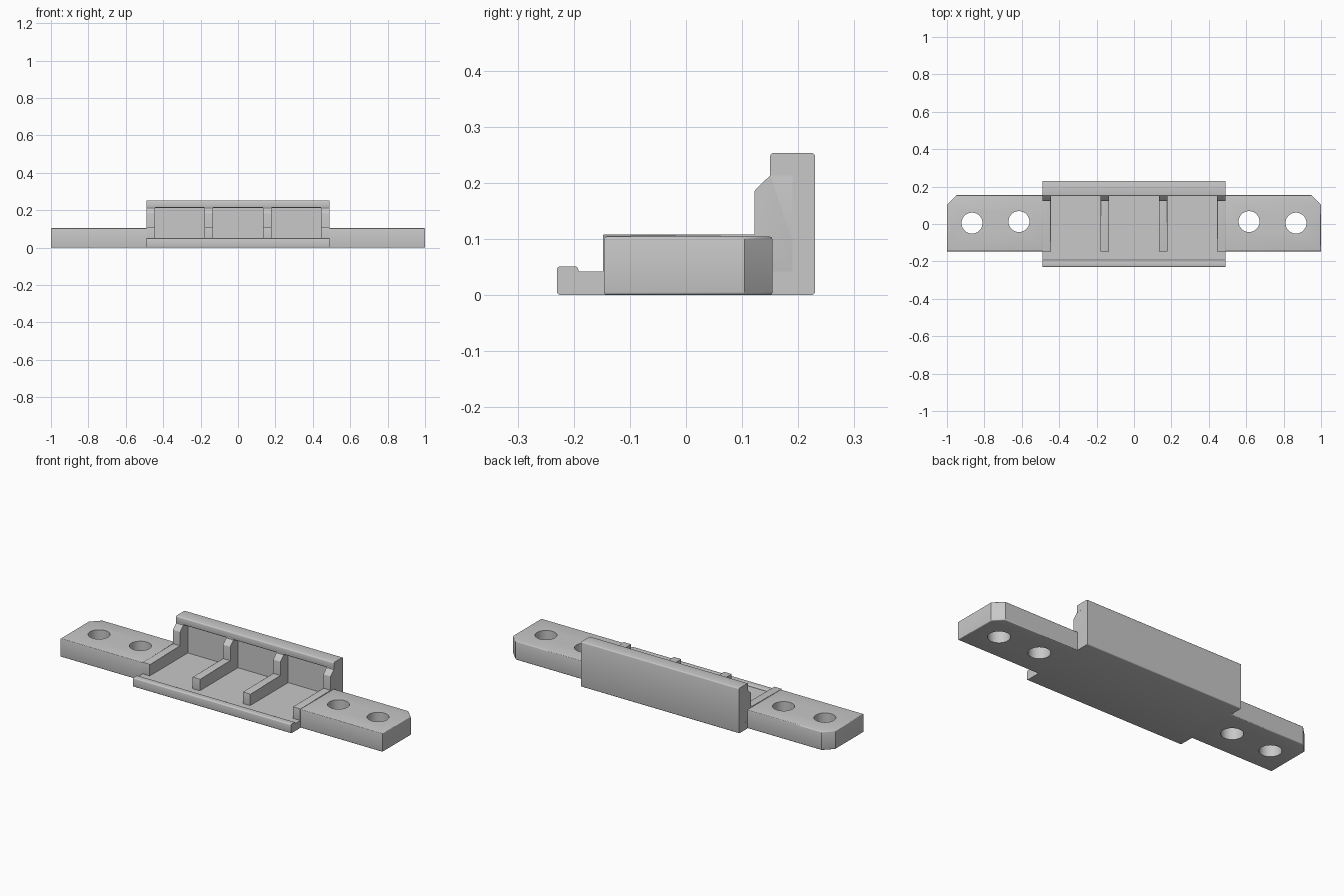
import bpy, bmesh
from mathutils import Vector

cube = bpy.data.objects.get("Cube")
if cube:
    bpy.data.objects.remove(cube, do_unlink=True)

GREY = (0.58, 0.58, 0.58, 1.0)
mat = bpy.data.materials.new("plain grey")
mat.use_nodes = True
mat.diffuse_color = GREY
mat.node_tree.nodes["Principled BSDF"].inputs["Base Color"].default_value = GREY


def prism(name, outline, direction, bevel=0.0, rule=None):
    """Extrude a closed outline and round the convex edges that fit the rule."""
    bm = bmesh.new()
    face = bm.faces.new([bm.verts.new(p) for p in outline])
    geom = bmesh.ops.extrude_face_region(bm, geom=[face])["geom"]
    moved = [g for g in geom if isinstance(g, bmesh.types.BMVert)]
    bmesh.ops.translate(bm, verts=moved, vec=direction)
    bmesh.ops.recalc_face_normals(bm, faces=bm.faces)
    if rule:
        edges = [e for e in bm.edges if e.calc_face_angle_signed(0) > 0.1 and rule(e)]
        bmesh.ops.bevel(bm, geom=edges, offset=bevel, segments=3, profile=0.5,
                        affect='EDGES', clamp_overlap=True)
    mesh = bpy.data.meshes.new(name)
    bm.to_mesh(mesh)
    bm.free()
    mesh.materials.append(mat)
    obj = bpy.data.objects.new(name, mesh)
    bpy.context.collection.objects.link(obj)
    return obj


def activate(obj):
    bpy.ops.object.select_all(action='DESELECT')
    obj.select_set(True)
    bpy.context.view_layer.objects.active = obj


def along_x(edge):
    a, b = edge.verts
    return abs(a.co.x - b.co.x) > 0.03


def level(edge):
    a, b = edge.verts
    return abs(a.co.z - b.co.z) < 0.001


HALF = 0.49
FLOOR = 0.042
RIB_TOP = 0.108
RIB_WIDTH = 0.045
parts = []

# Channel: floor, low front lip, thin back wall with an overhanging top lip
channel = [(-0.23, 0), (0.23, 0), (0.23, 0.253), (0.15, 0.253), (0.15, 0.213),
           (0.19, 0.213), (0.19, FLOOR), (-0.192, FLOOR), (-0.192, 0.051), (-0.23, 0.051)]
parts.append(prism("channel_body", [(-HALF, y, z) for y, z in channel],
                   Vector((2 * HALF, 0, 0)), 0.006, along_x))

# Four L-shaped ribs: a bar on the floor and a post on the back wall
rib = [(-0.148, 0.03), (0.21, 0.03), (0.21, 0.22), (0.15, 0.22), (0.15, 0.213),
       (0.122, 0.186), (0.122, RIB_TOP), (-0.148, RIB_TOP)]
for i, centre in enumerate((-0.467, -0.156, 0.156, 0.467)):
    left = centre - RIB_WIDTH / 2
    parts.append(prism("rib_%d" % (i + 1), [(left, y, z) for y, z in rib],
                       Vector((RIB_WIDTH, 0, 0)), 0.003, level))

# Mounting arms with clipped rear corners and two screw holes each
arm = [(0.465, -0.146), (1.0, -0.146), (1.0, 0.104), (0.95, 0.154), (0.465, 0.154)]
for side, name in ((1, "left_arm"), (-1, "right_arm")):
    obj = prism(name, [(side * x, y, 0) for x, y in arm], Vector((0, 0, 0.104)), 0.005, level)
    for x, y in ((0.615, 0.013), (0.866, 0.005)):
        bpy.ops.mesh.primitive_cylinder_add(vertices=48, radius=0.056, depth=0.4,
                                            location=(side * x, y, 0.05))
        cutter = bpy.context.object
        cutter.name = "hole_cutter"
        cutter.hide_render = True
        cutter.data.materials.append(mat)
        activate(obj)
        cut = obj.modifiers.new("hole", 'BOOLEAN')
        cut.operation = 'DIFFERENCE'
        cut.solver = 'EXACT'
        cut.object = cutter
        bpy.ops.object.modifier_apply(modifier=cut.name)
        bpy.data.objects.remove(cutter, do_unlink=True)
    parts.append(obj)

for obj in parts:
    activate(obj)
    bpy.ops.object.shade_smooth_by_angle(angle=0.6)
